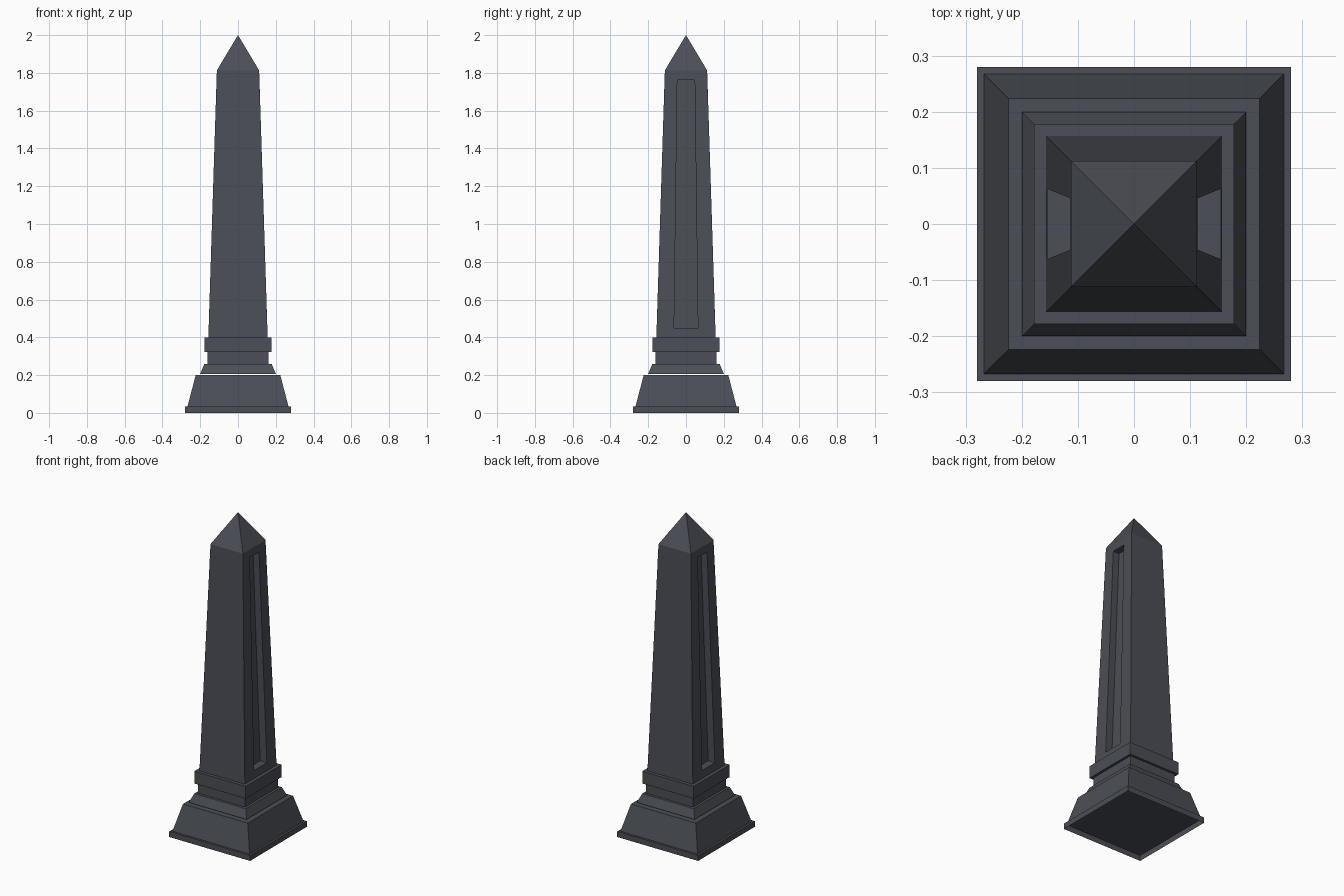
import bpy

if "Cube" in bpy.data.objects:
    bpy.data.objects.remove(bpy.data.objects["Cube"])

stone = bpy.data.materials.new("dark slate stone")
stone.diffuse_color = (0.07, 0.077, 0.092, 1)
stone.use_nodes = True
stone.node_tree.nodes["Principled BSDF"].inputs["Base Color"].default_value = stone.diffuse_color


def add_mesh(name, verts, faces):
    mesh = bpy.data.meshes.new(name)
    mesh.from_pydata(verts, [], faces)
    mesh.materials.append(stone)
    obj = bpy.data.objects.new(name, mesh)
    bpy.context.collection.objects.link(obj)
    return obj


def stack(name, rings, apex=None, caps=True):
    """Square-section solid through (half width, z) rings, flat or pointed top."""
    verts, faces = [], [(3, 2, 1, 0)] if caps else []
    for h, z in rings:
        verts += [(-h, -h, z), (h, -h, z), (h, h, z), (-h, h, z)]
    for r in range(len(rings) - 1):
        a = 4 * r
        faces += [(a + i, a + (i + 1) % 4, a + 4 + (i + 1) % 4, a + 4 + i)
                  for i in range(4)]
    t = len(verts) - 4
    if apex is not None:
        verts.append((0, 0, apex))
        faces += [(t + i, t + (i + 1) % 4, t + 4) for i in range(4)]
    elif caps:
        faces.append((t, t + 1, t + 2, t + 3))
    return add_mesh(name, verts, faces)


# Pedestal: the plinth is a hollow skirt, closed above by the sloped base
stack("plinth", [(0.28, 0), (0.28, 0.035), (0.267, 0.035)], caps=False)
stack("sloped_base", [(0.267, 0.035), (0.224, 0.2)])
stack("moulding", [(0.2, 0.207), (0.178, 0.26)])
stack("neck", [(0.162, 0.26), (0.162, 0.323)])
stack("collar", [(0.178, 0.323), (0.178, 0.4)])

# Tapered shaft with pointed cap
Z0, Z1, H0, H1 = 0.4, 1.813, 0.157, 0.112
shaft = stack("shaft", [(H0, Z0), (H1, Z1)], apex=2.0)

# Tall recessed panels on the two side faces
for side, s in (("right", 1), ("left", -1)):
    verts = []
    for z, w, depth in ((0.45, 0.063, 0.046), (1.763, 0.046, 0.042)):
        face_x = H0 + (H1 - H0) * (z - Z0) / (Z1 - Z0)
        a, b = sorted((s * (face_x - depth), s * (face_x + 0.05)))
        verts += [(a, -w, z), (b, -w, z), (b, w, z), (a, w, z)]
    cutter = add_mesh(side + "_panel_cutter", verts,
                      [(3, 2, 1, 0), (4, 5, 6, 7), (0, 1, 5, 4),
                       (1, 2, 6, 5), (2, 3, 7, 6), (3, 0, 4, 7)])
    cutter.hide_render = True
    cutter.hide_set(True)
    cut = shaft.modifiers.new(side + "_panel", 'BOOLEAN')
    cut.operation = 'DIFFERENCE'
    cut.solver = 'EXACT'
    cut.object = cutter
